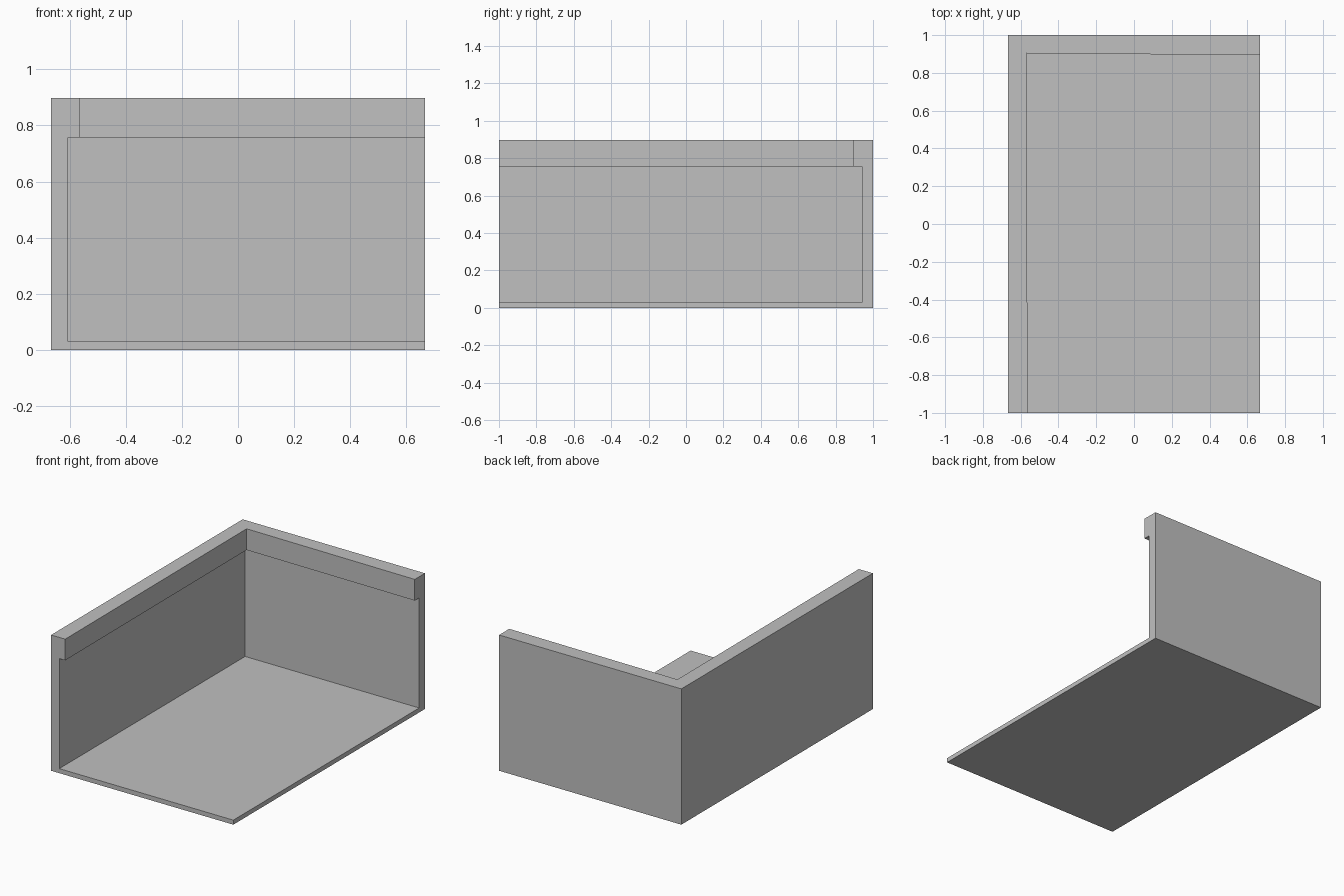
import bpy
import bmesh

cube = bpy.data.objects.get("Cube")
if cube:
    bpy.data.objects.remove(cube, do_unlink=True)

HALF_X, HALF_Y, HEIGHT = 0.666, 1.0, 0.897
WALL, FLOOR, RIM_Z = 0.06, 0.03, 0.757

grey = bpy.data.materials.new("plain grey")
grey.use_nodes = True
grey.diffuse_color = (0.53, 0.53, 0.53, 1)
grey.node_tree.nodes["Principled BSDF"].inputs["Base Color"].default_value = grey.diffuse_color


def finish(bm, name):
    bmesh.ops.recalc_face_normals(bm, faces=bm.faces)
    mesh = bpy.data.meshes.new(name)
    bm.to_mesh(mesh)
    bm.free()
    mesh.materials.append(grey)
    obj = bpy.data.objects.new(name, mesh)
    bpy.context.collection.objects.link(obj)
    return obj


def profile(rim):
    """Wall section as (depth inward, height), with an overhanging rim."""
    return [(0, 0), (0, HEIGHT), (rim, HEIGHT), (rim, RIM_Z),
            (WALL, RIM_Z), (WALL, FLOOR), (WALL, 0)]


# Left-hand and back walls: one section swept round the mitred corner
bm = bmesh.new()
stations = [
    (-HALF_X, -HALF_Y, 1, 0, 0.103),
    (-HALF_X, HALF_Y, 1, -1, 0.096),
    (HALF_X, HALF_Y, 0, -1, 0.106),
]
rings = [[bm.verts.new((x + dx * d, y + dy * d, z)) for d, z in profile(rim)]
         for x, y, dx, dy, rim in stations]
for a, b in zip(rings, rings[1:]):
    for i in range(len(a)):
        j = (i + 1) % len(a)
        bm.faces.new((a[i], a[j], b[j], b[i]))
bm.faces.new(rings[0])
bm.faces.new(rings[-1])
finish(bm, "rimmed_walls")

# Floor slab, fitted against the inside of the walls
bm = bmesh.new()
bmesh.ops.create_cube(bm, size=1)
for v in bm.verts:
    v.co.x = HALF_X if v.co.x > 0 else -HALF_X + WALL
    v.co.y = HALF_Y - WALL if v.co.y > 0 else -HALF_Y
    v.co.z = FLOOR if v.co.z > 0 else 0
finish(bm, "floor")
